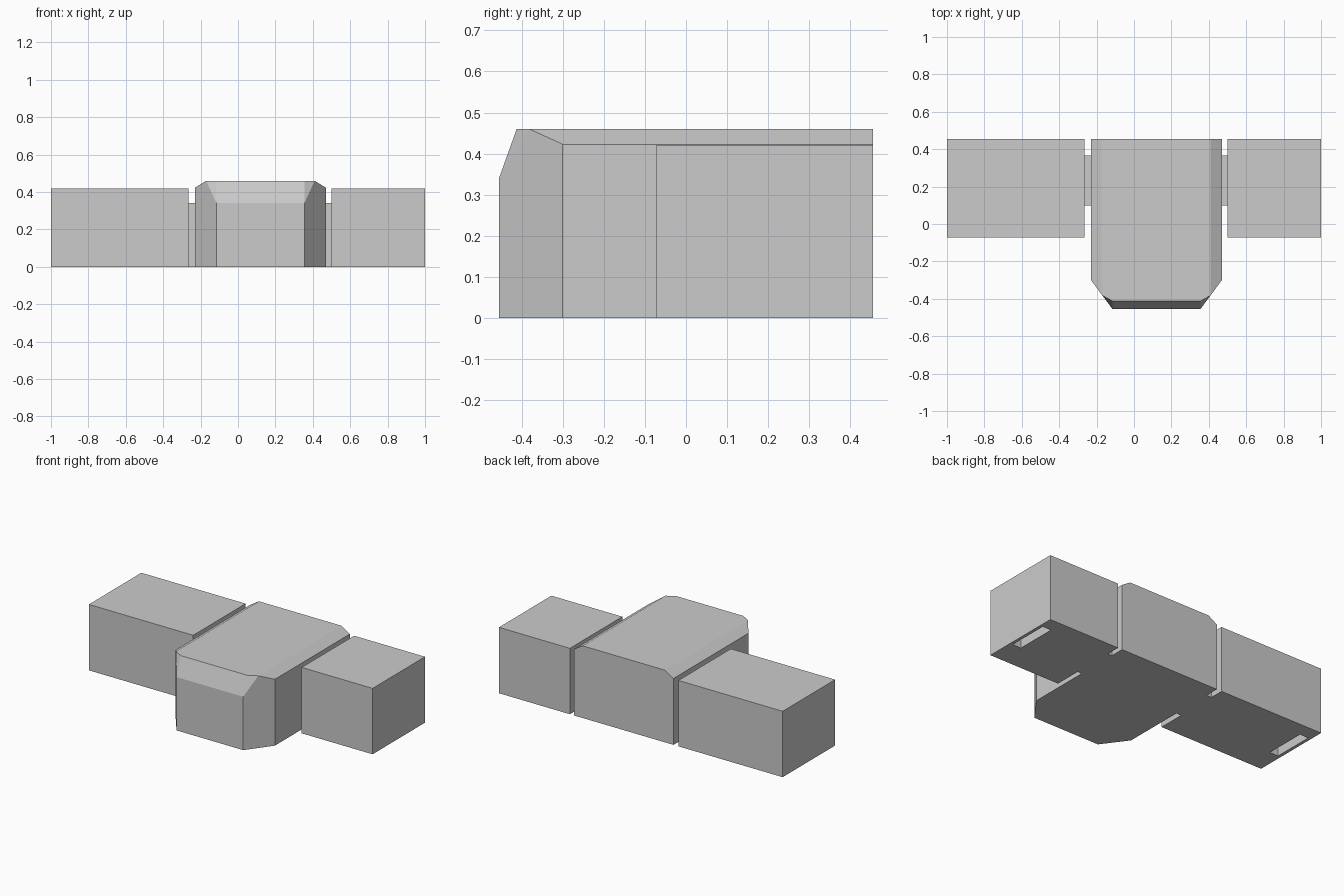
import bpy, bmesh

if "Cube" in bpy.data.objects:
    bpy.data.objects.remove(bpy.data.objects["Cube"])

grey = bpy.data.materials.new("light_grey")
grey.diffuse_color = (0.6, 0.6, 0.6, 1)
grey.use_nodes = True
grey.node_tree.nodes["Principled BSDF"].inputs["Base Color"].default_value = grey.diffuse_color


def hull(name, points):
    """Convex solid around a set of points."""
    bm = bmesh.new()
    for p in points:
        bm.verts.new(p)
    bmesh.ops.convex_hull(bm, input=bm.verts[:])
    bmesh.ops.dissolve_limit(bm, angle_limit=0.02, verts=bm.verts[:], edges=bm.edges[:])
    bmesh.ops.recalc_face_normals(bm, faces=bm.faces[:])
    mesh = bpy.data.meshes.new(name)
    bm.to_mesh(mesh)
    bm.free()
    mesh.materials.append(grey)
    obj = bpy.data.objects.new(name, mesh)
    bpy.context.collection.objects.link(obj)
    return obj


def box(name, xs, ys, zs):
    return hull(name, [(x, y, z) for x in xs for y in ys for z in zs])


BACK = 0.455
TAB_Y = (0.10, 0.365)

# Side blocks, each with a socket open at the bottom near the outer end
for side, xs, slot in (("left", (-1.0, -0.265), (-0.98, -0.92)),
                       ("right", (0.5, 1.0), (0.92, 0.98))):
    block = box(side + "_block", xs, (-0.073, BACK), (0, 0.42))
    cutter = box(side + "_socket_cutter", slot, TAB_Y, (-0.1, 0.34))
    cutter.hide_render = True
    cutter.hide_set(True)
    cutter.display_type = 'WIRE'
    cut = block.modifiers.new("socket", 'BOOLEAN')
    cut.operation = 'DIFFERENCE'
    cut.solver = 'EXACT'
    cut.object = cutter

# Connecting tabs in the gaps
box("left_tab", (-0.265, -0.23), TAB_Y, (0, 0.34))
box("right_tab", (0.47, 0.5), TAB_Y, (0, 0.34))

# Taller middle block: cut front corners, sloped top edges
cx = 0.12
points = []
for s in (-1, 1):
    side, top, nose = cx + s * 0.35, cx + s * 0.29, cx + s * 0.235
    points += [(side, BACK, 0), (side, BACK, 0.423), (top, BACK, 0.46),
               (side, -0.30, 0), (side, -0.30, 0.423), (top, -0.381, 0.46),
               (nose, -0.455, 0), (nose, -0.455, 0.34), (nose, -0.412, 0.46)]
hull("middle_block", points)
